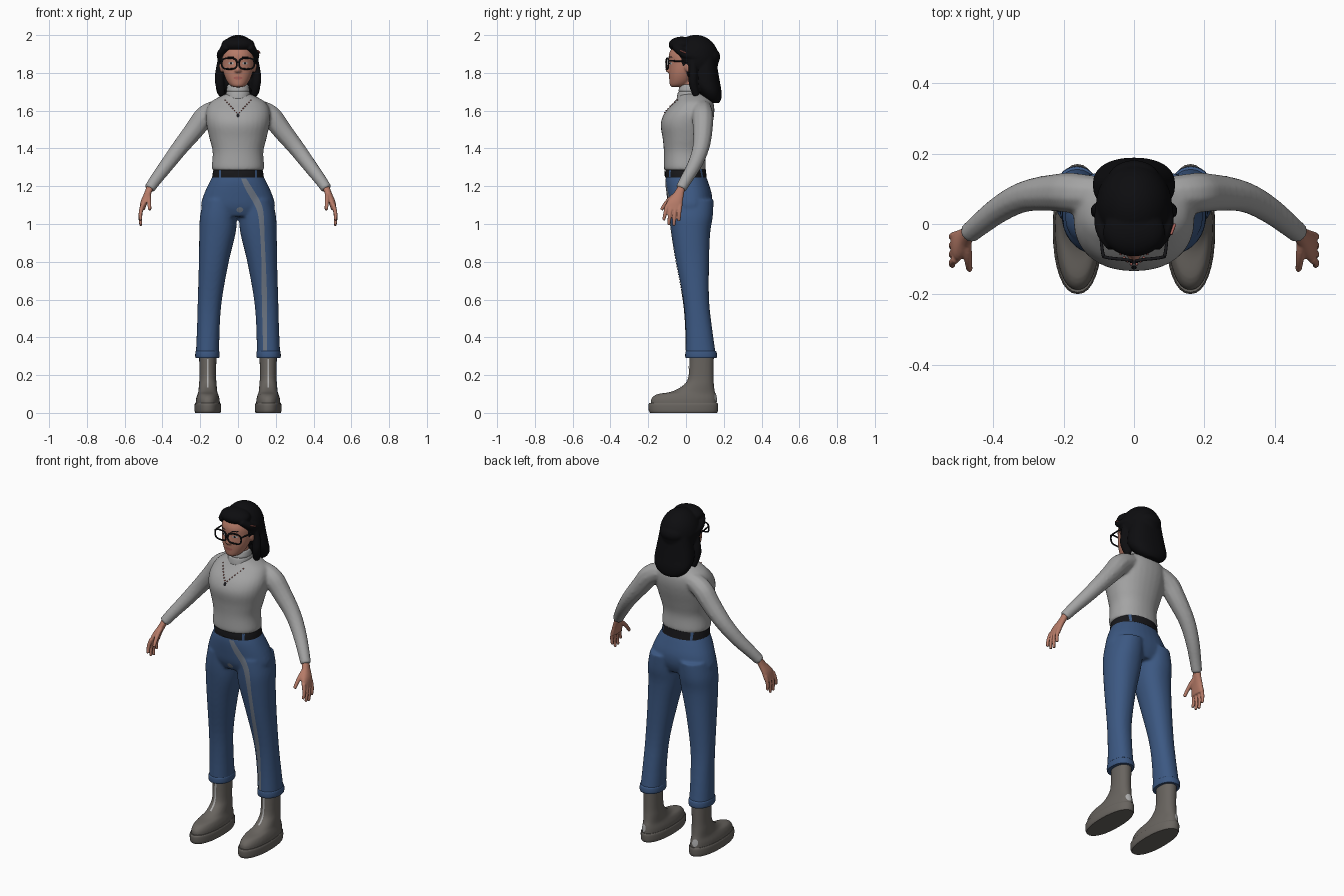
import bpy, bmesh, math
from mathutils import Vector, Matrix
from mathutils.bvhtree import BVHTree

if "Cube" in bpy.data.objects:
    bpy.data.objects.remove(bpy.data.objects["Cube"])


def mat(name, r, g, b):
    m = bpy.data.materials.new(name)
    m.diffuse_color = (r, g, b, 1)
    m.use_nodes = True
    m.node_tree.nodes["Principled BSDF"].inputs["Base Color"].default_value = m.diffuse_color
    return m


SKIN = mat("skin", .47, .20, .14)
CORAL = mat("coral", .40, .12, .10)
HAIR = mat("hair_black", .004, .004, .005)
KNIT = mat("sweater_grey", .37, .37, .37)
DENIM = mat("denim_blue", .045, .098, .225)
BLACK = mat("belt_black", .009, .009, .011)
BOOT = mat("boot_grey", .14, .128, .115)
SEAM = mat("seam_grey", .16, .19, .24)
PALE = mat("pale_grey", .42, .42, .42)


def finish(ob, material, angle=50):
    ob.data.materials.clear()
    ob.data.materials.append(material)
    bpy.ops.object.select_all(action='DESELECT')
    ob.select_set(True)
    bpy.context.view_layer.objects.active = ob
    bpy.ops.object.shade_smooth_by_angle(angle=math.radians(angle))
    return ob


def add(name, verts, faces, material):
    me = bpy.data.meshes.new(name)
    me.from_pydata([tuple(v) for v in verts], [], faces)
    ob = bpy.data.objects.new(name, me)
    bpy.context.collection.objects.link(ob)
    return finish(ob, material)


def catmull(rows, steps):
    out = []
    for i in range(len(rows) - 1):
        a, b, c, d = rows[max(i - 1, 0)], rows[i], rows[i + 1], rows[min(i + 2, len(rows) - 1)]
        for k in range(steps):
            t = k / steps
            out.append([.5 * (2 * q + (r - p) * t + (2 * p - 5 * q + 4 * r - s) * t * t
                              + (3 * q - p - 3 * r + s) * t ** 3) for p, q, r, s in zip(a, b, c, d)])
    return out + [list(rows[-1])]


def loft(name, rows, material, n=32, p=2.2, steps=4):
    """Stack of rounded sections: z, centre x, half width, front y, back y."""
    rows = catmull(rows, steps)
    verts, faces = [], []
    for z, cx, rx, yf, yb in rows:
        for k in range(n):
            c, s = math.cos(2 * math.pi * k / n), math.sin(2 * math.pi * k / n)
            verts.append((cx + rx * math.copysign(abs(c) ** (2 / p), c),
                          (yf + yb) / 2 + (yb - yf) / 2 * math.copysign(abs(s) ** (2 / p), s), z))
    for j in range(len(rows) - 1):
        for k in range(n):
            a, b = j * n + k, j * n + (k + 1) % n
            faces.append((a, b, b + n, a + n))
    faces += [tuple(reversed(range(n))), tuple(range(len(verts) - n, len(verts)))]
    return add(name, verts, faces, material)


def tube(name, pts, material, closed=False):
    """Round tube through points of x, y, z, radius."""
    cu = bpy.data.curves.new(name, 'CURVE')
    cu.dimensions, cu.bevel_depth, cu.bevel_resolution, cu.use_fill_caps = '3D', 1, 3, True
    sp = cu.splines.new('NURBS')
    sp.points.add(len(pts) - 1)
    for q, (x, y, z, r) in zip(sp.points, pts):
        q.co, q.radius = (x, y, z, 1), r
    sp.order_u, sp.resolution_u = min(3, len(pts)), 5
    sp.use_cyclic_u, sp.use_endpoint_u = closed, not closed
    ob = bpy.data.objects.new(name, cu)
    bpy.context.collection.objects.link(ob)
    bpy.ops.object.select_all(action='DESELECT')
    ob.select_set(True)
    bpy.context.view_layer.objects.active = ob
    bpy.ops.object.convert(target='MESH')
    return finish(bpy.context.view_layer.objects.active, material)


def ball(name, c, r, material):
    bm = bmesh.new()
    bmesh.ops.create_uvsphere(bm, u_segments=32, v_segments=20, radius=1,
                              matrix=Matrix.Translation(c) @ Matrix.Diagonal((*r, 1)))
    me = bpy.data.meshes.new(name)
    bm.to_mesh(me)
    bm.free()
    ob = bpy.data.objects.new(name, me)
    bpy.context.collection.objects.link(ob)
    return finish(ob, material)


def modify(ob, kind, **props):
    bpy.context.view_layer.objects.active = ob
    m = ob.modifiers.new(kind, kind)
    for k, v in props.items():
        setattr(m, k, v)
    bpy.ops.object.modifier_apply(modifier=m.name)
    return ob


def mirrored(ob):
    return modify(ob, 'MIRROR', use_mirror_merge=False)


def blend(name, parts, material, voxel, smooth):
    """Join the parts and melt them into one smooth skin."""
    bpy.ops.object.select_all(action='DESELECT')
    for o in parts:
        o.select_set(True)
    bpy.context.view_layer.objects.active = parts[0]
    if len(parts) > 1:
        bpy.ops.object.join()
    ob = parts[0]
    ob.name = name
    modify(ob, 'REMESH', mode='VOXEL', voxel_size=voxel)
    modify(ob, 'SMOOTH', factor=.5, iterations=smooth)
    return finish(ob, material, 80)


def drape(name, target, rows, material, front=True, off=.003):
    """Thin strip of x, z, half width laid on the front or back of a surface."""
    me = target.data
    tree = BVHTree.FromPolygons([v.co for v in me.vertices], [tuple(p.vertices) for p in me.polygons])
    s = -1 if front else 1
    verts = []
    for x, z, w in rows:
        for k in (-1, -.5, 0, .5, 1):
            o = Vector((x + k * w, s, z))
            hit = tree.ray_cast(o, Vector((0, -s, 0)))
            if hit[0] is None:
                hit = tree.find_nearest(Vector((x, s * .1, z)))
            verts.append(hit[0] + Vector((0, s * off, 0)))
    faces = []
    for j in range(len(rows) - 1):
        for k in range(4):
            a = j * 5 + k
            f = (a, a + 5, a + 6, a + 1)
            faces.append(f if front else f[::-1])
    return add(name, verts, faces, material)


def oval(x, z, rx, rz):
    return [(x, z + rz * math.cos(math.pi * i / 8), max(rx * math.sin(math.pi * i / 8), .0005)) for i in range(9)]


# Trousers: hips and two legs melted together, then hems
hips = loft("hips", [(1.04, 0, .17, -.07, .115), (1.09, 0, .196, -.092, .135), (1.15, 0, .183, -.102, .138),
                     (1.22, 0, .152, -.108, .118), (1.268, 0, .125, -.103, .1)], DENIM)
leg = mirrored(loft("leg", [(.295, .162, .062, 0, .16), (.45, .157, .06, -.002, .138), (.6, .149, .064, -.015, .122),
                            (.8, .128, .079, -.052, .122), (.95, .109, .096, -.076, .128),
                            (1.04, .103, .098, -.086, .142), (1.13, .092, .09, -.088, .146)], DENIM))
trousers = blend("trousers", [hips, leg], DENIM, .008, 5)
mirrored(loft("trouser_hem", [(.29, .162, .062, -.001, .161), (.3, .162, .0645, -.004, .164),
                              (.322, .162, .0635, -.003, .162), (.328, .162, .06, .002, .157)], DENIM))
drape("trouser_stripe", trousers, catmull([(.03, 1.24, .014), (.062, 1.18, .02), (.1, 1.115, .02), (.121, 1.05, .015),
      (.13, .92, .011), (.137, .75, .012), (.14, .6, .014), (.142, .45, .012), (.143, .33, .01)], 6), SEAM)
drape("trouser_patch", trousers, oval(.01, 1.075, .018, .014), SEAM)

# Belt with loops and buckle
belt = loft("belt", [(1.246, 0, .137, -.11, .11), (1.268, 0, .134, -.111, .107), (1.292, 0, .129, -.108, .104)], BLACK)
for x in (-.095, .095):
    for front in (True, False):
        drape("belt_loop", belt, [(x, 1.292, .006), (x, 1.27, .006), (x, 1.246, .006)], DENIM, front, .004)
drape("belt_buckle", belt, [(0, 1.285, .02), (0, 1.252, .02)], BLACK, True, .006)

# Boots: upper, sole, pale front seam and heel patch
upper = mirrored(loft("boot_upper", [(.03, .16, .064, -.185, .163), (.07, .16, .063, -.186, .162),
      (.098, .16, .055, -.155, .158), (.113, .16, .05, -.075, .153), (.15, .16, .047, -.01, .148),
      (.2, .16, .044, .014, .146), (.33, .16, .047, .018, .148)], BOOT))
boots = blend("boots", [upper], BOOT, .007, 3)
mirrored(loft("boot_sole", [(0, .16, .066, -.19, .164), (.012, .16, .07, -.197, .169), (.042, .16, .07, -.199, .17),
                            (.052, .16, .066, -.194, .166)], BOOT))
for s in (-1, 1):
    drape("boot_front_seam", boots, [(s * .16, .285 - i * .015, .005) for i in range(11)], PALE)
    drape("boot_heel_patch", boots, oval(s * .17, .08, .016, .022), PALE, False)

# Sweater: torso and sleeves melted together, plus rolled collar
torso = loft("torso", [(1.283, 0, .13, -.112, .1), (1.3, 0, .139, -.118, .105), (1.38, 0, .134, -.117, .102),
      (1.45, 0, .15, -.123, .118), (1.53, 0, .168, -.134, .14), (1.59, 0, .17, -.112, .15), (1.64, 0, .15, -.068, .146),
      (1.67, 0, .105, -.045, .125), (1.69, 0, .06, -.035, .095)], KNIT)
sleeve = mirrored(tube("sleeve", [(.1, .085, 1.61, .05), (.165, .088, 1.59, .06), (.225, .09, 1.505, .054),
      (.31, .082, 1.402, .045), (.38, .045, 1.308, .039), (.44, -.003, 1.23, .033), (.47, -.028, 1.185, .03)], KNIT))
sweater = blend("sweater", [torso, sleeve], KNIT, .008, 6)
loft("rolled_collar", [(1.658, 0, .06, -.045, .088), (1.667, 0, .066, -.049, .093), (1.695, 0, .063, -.043, .088),
                       (1.702, 0, .059, -.038, .084), (1.71, 0, .061, -.039, .085), (1.733, 0, .056, -.032, .08),
                       (1.738, 0, .051, -.026, .075)], KNIT)

# Necklace beads and pendant resting on the sweater
path = [(s * (.008 + .01 * i), 1.59 + .011 * i, .001) for s in (-1, 1) for i in range(7)]
probe = drape("bead_guide", sweater, path, CORAL)
spots = [v.co.copy() for v in probe.data.vertices][2::5]
bpy.data.objects.remove(probe)
for c in spots:
    ball("necklace_bead", c, (.0035, .0035, .0035), CORAL)
drape("pendant", sweater, oval(0, 1.575, .008, .011), BLACK, True, .004)

# Hands: palm, four fingers and thumb
parts = [loft("palm", [(1.2, .464, .02, -.043, -.002), (1.165, .477, .019, -.064, -.01), (1.12, .496, .019, -.1, -.017),
                       (1.075, .508, .014, -.11, -.021)], SKIN)]
for k, tip in enumerate((1.02, .995, .99, 1.015)):
    parts.append(tube("finger", [(.505, -.1 + .023 * k, 1.1, .0115), (.523, -.112 + .025 * k, 1.05, .011),
                                 (.514, -.118 + .027 * k, tip, .008)], SKIN))
parts.append(tube("thumb", [(.474, -.045, 1.16, .013), (.472, -.1, 1.13, .013), (.467, -.13, 1.075, .009)], SKIN))
blend("hands", [mirrored(o) for o in parts], SKIN, .004, 3)

# Head with neck, nose and ears
skull = loft("skull", [(1.724, 0, .022, -.076, -.03), (1.735, 0, .043, -.085, .01), (1.76, 0, .061, -.088, .035),
      (1.8, 0, .077, -.09, .06), (1.85, 0, .086, -.09, .1), (1.9, 0, .087, -.09, .12), (1.95, 0, .07, -.062, .11),
      (1.98, 0, .04, -.02, .08)], SKIN, p=2.1)
neck = loft("neck", [(1.65, 0, .046, -.02, .075), (1.78, 0, .048, -.03, .07)], SKIN)
nose = tube("nose", [(0, -.08, 1.865, .008), (0, -.092, 1.84, .009), (0, -.098, 1.813, .013)], SKIN)
nostrils = ball("nostrils", (0, -.092, 1.811), (.018, .014, .01), SKIN)
ear = mirrored(ball("ear", (.087, .012, 1.835), (.011, .02, .032), SKIN))
head = blend("head", [skull, neck, nose, nostrils, ear], SKIN, .005, 4)
drape("lips", head, oval(0, 1.773, .024, .008), CORAL, True, .002)
for s in (-1, 1):
    drape("eye_white", head, oval(s * .037, 1.851, .014, .007), PALE, True, .0015)
    drape("iris", head, oval(s * .037, 1.851, .006, .006), BLACK, True, .003)
    drape("eyebrow", head, [(s * .038, 1.887, .016), (s * .038, 1.881, .018)], HAIR, True, .002)

# Hair: crown, front roll, tied-up back, long back fall and side locks
hair = [ball("crown", (0, .052, 1.874), (.108, .122, .127), HAIR),
        ball("front_roll", (0, -.022, 1.949), (.088, .07, .043), HAIR),
        ball("tied_back", (0, .125, 1.885), (.075, .056, .05), HAIR),
        loft("back_fall", [(1.64, 0, .045, .125, .175), (1.66, 0, .085, .095, .186), (1.7, 0, .113, .062, .188),
                           (1.75, 0, .116, .03, .18), (1.82, 0, .104, .035, .168), (1.89, 0, .09, .045, .16)], HAIR)]
for pts in ([(.06, -.06, 1.94, .02), (.088, -.03, 1.91, .022), (.095, .03, 1.885, .022), (.08, .1, 1.88, .02)],
            [(.088, .035, 1.87, .02), (.1, .04, 1.8, .024), (.098, .035, 1.74, .026), (.085, .055, 1.68, .018)]):
    hair.append(mirrored(tube("lock", pts, HAIR)))
blend("hair", hair, HAIR, .006, 3)
tube("hair_clip", [(.105, -.03, 1.918, .004), (.116, .0, 1.905, .004)], CORAL)

# Glasses: two rims, bridge and temples
rim = [(.046 + .04 * math.copysign(abs(math.cos(a)) ** .65, math.cos(a)), -.105 + .012 * (math.cos(a) + 1) / 2,
        1.849 + .029 * math.copysign(abs(math.sin(a)) ** .65, math.sin(a)), .0045)
       for a in [2 * math.pi * i / 24 for i in range(24)]]
mirrored(tube("glasses_rim", rim, BLACK, True))
tube("glasses_bridge", [(-.01, -.106, 1.856, .004), (0, -.11, 1.859, .004), (.01, -.106, 1.856, .004)], BLACK)
mirrored(tube("glasses_temple", [(.086, -.093, 1.864, .005), (.094, -.07, 1.864, .004), (.097, .03, 1.858, .004)], BLACK))
